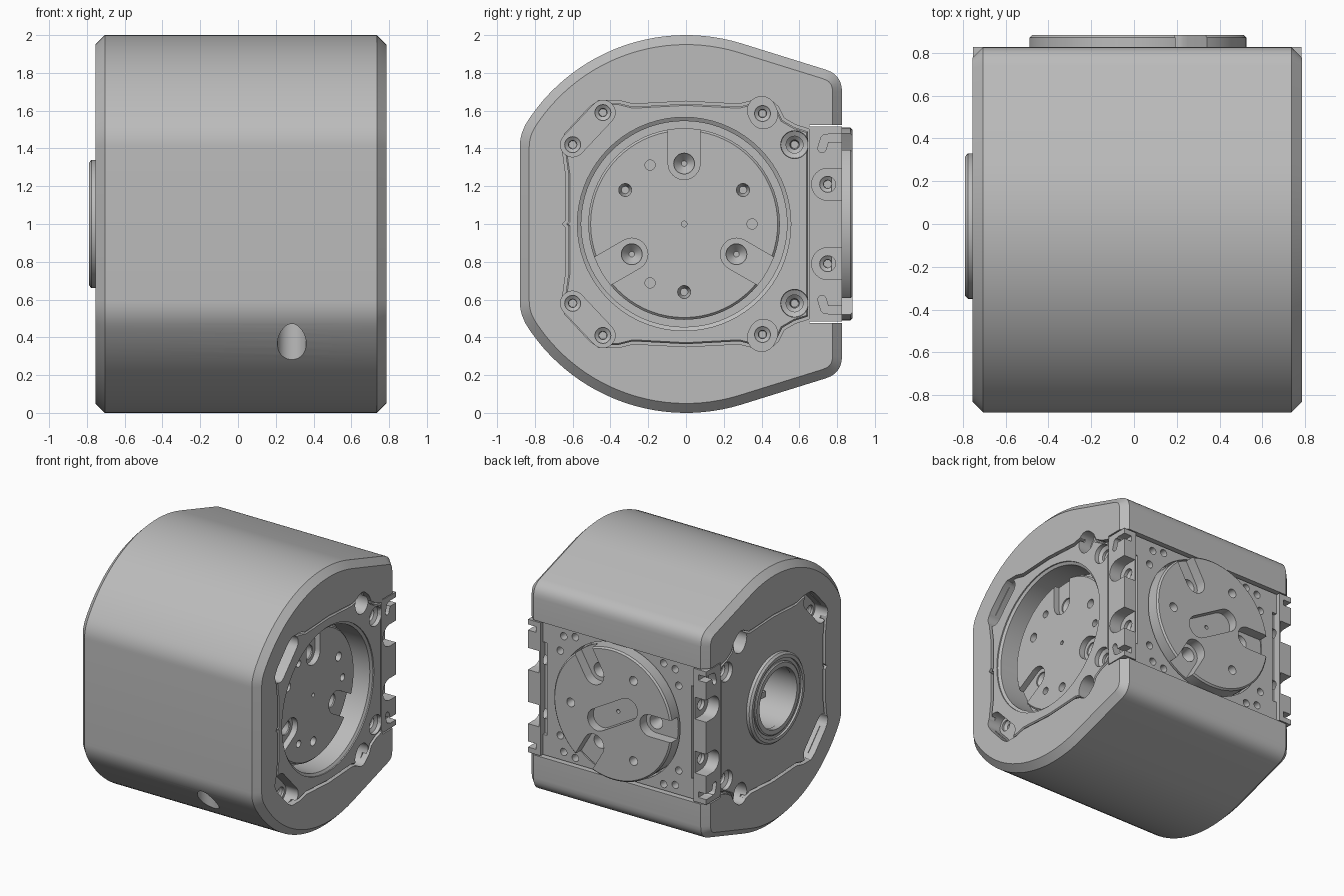
import bpy, bmesh
from math import sin, cos, pi, radians, atan2
from mathutils import Matrix, Vector

if "Cube" in bpy.data.objects:
    bpy.data.objects.remove(bpy.data.objects["Cube"], do_unlink=True)

grey = bpy.data.materials.new("machined grey")
grey.use_nodes = True
grey.diffuse_color = (0.5, 0.5, 0.5, 1)
grey.node_tree.nodes["Principled BSDF"].inputs["Base Color"].default_value = (0.5, 0.5, 0.5, 1)


# ---- helpers -------------------------------------------------------------
def frame(u, v, w, origin):
    m = Matrix((u, v, w)).transposed().to_4x4()
    m.translation = origin
    return m


def circle(r, x=0, y=0, n=48):
    return [(x + r * cos(2 * pi * i / n), y + r * sin(2 * pi * i / n)) for i in range(n)]


def rect(a, b, x=0, y=0):
    return [(x - a, y - b), (x + a, y - b), (x + a, y + b), (x - a, y + b)]


def capsule(p, q, r, n=12):
    a = atan2(q[1] - p[1], q[0] - p[0])
    ends = ((q, a - pi / 2), (p, a + pi / 2))
    return [(c[0] + r * cos(s + pi * i / n), c[1] + r * sin(s + pi * i / n))
            for c, s in ends for i in range(n + 1)]


def bezier(p, c, q, n=6):
    p, c, q = Vector(p), Vector(c), Vector(q)
    return [tuple(p.lerp(c, i / n).lerp(c.lerp(q, i / n), i / n)) for i in range(n + 1)]


def offset(pts, d):
    """Move a counter-clockwise outline inward by d."""
    out = []
    for i, p in enumerate(pts):
        a = (Vector(p) - Vector(pts[i - 1])).normalized()
        b = (Vector(pts[(i + 1) % len(pts)]) - Vector(p)).normalized()
        na, nb = Vector((-a.y, a.x)), Vector((-b.y, b.x))
        out.append(tuple(Vector(p) + (na + nb) * d / max(0.4, 1 + na.dot(nb))))
    return out


def prism(pts, a, b):
    return [(pts, a), (pts, b)]


def bore(x, y, *steps):
    """Stepped round hole; steps are (radius, height)."""
    return [(circle(r, x, y, 28), w) for r, w in steps]


def solid(name, m, *lofts):
    bm = bmesh.new()
    for rings in lofts:
        loops = [[bm.verts.new(m @ Vector((p[0], p[1], w))) for p in pts] for pts, w in rings]
        for lo, hi in zip(loops, loops[1:]):
            for i in range(len(lo)):
                bm.faces.new((lo[i - 1], lo[i], hi[i], hi[i - 1]))
        bm.faces.new(loops[0])
        bm.faces.new(loops[-1])
    bmesh.ops.recalc_face_normals(bm, faces=bm.faces)
    me = bpy.data.meshes.new(name)
    bm.to_mesh(me)
    bm.free()
    me.materials.append(grey)
    ob = bpy.data.objects.new(name, me)
    bpy.context.collection.objects.link(ob)
    parts.append(ob)
    return ob


def cut(targets, m, *lofts):
    cutter = solid("cutter", m, *lofts)
    parts.remove(cutter)
    for ob in targets:
        mod = ob.modifiers.new("cut", 'BOOLEAN')
        mod.operation, mod.solver, mod.object = 'DIFFERENCE', 'EXACT', cutter
        bpy.context.view_layer.objects.active = ob
        bpy.ops.object.modifier_apply(modifier=mod.name)
    bpy.data.objects.remove(cutter, do_unlink=True)


parts = []
MID, HALF = 0.015, 0.77
sides = {s: frame((0, 1, 0), (0, 0, 1), (s, 0, 0), (MID, 0, 1)) for s in (1, -1)}
back = frame((-1, 0, 0), (0, 0, 1), (0, 1, 0), (MID, 0, 1))

# ---- outer shell: rounded outline with chamfered ends ---------------------
top = bezier((0.826, 0.70), (0.826, 0.79), (0.74, 0.817))
top += [(cos(radians(a)), sin(radians(a))) for a in range(73, 147, 3)]
top += bezier((-0.835, 0.55), (-0.88, 0.483), (-0.88, 0.41))
outline = top + [(y, -z) for y, z in reversed(top)]
small = offset(outline, 0.05)
shell = solid("outer_shell", sides[1], [(small, -HALF), (outline, -HALF + 0.05),
                                        (outline, HALF - 0.05), (small, HALF)])
cut([shell], frame((1, 0, 0), (0, 1, 0), (0, 0, 1), (0.285, -0.772, 0)),
    prism(circle(0.076), -0.1, 0.75))
cut([shell], back, prism(rect(1, 0.525), 0.655, 1))

# ---- rear bracket with raised end strips ----------------------------------
bracket = solid("rear_bracket", back, prism(rect(HALF - 0.003, 0.517), 0.65, 0.826))
cut([bracket], back, prism(rect(0.66, 0.6), 0.797, 0.9))
cut([bracket], back, prism(circle(0.522, n=64), 0.69, 1),
    *[bore(sx * x, sz * z, (0.028, 0.72), (0.028, 0.9))
      for sx in (1, -1) for sz in (1, -1) for x, z in ((0.38, 0.47), (0.48, 0.45), (0.51, 0.33))])
cut([bracket], back, *[prism(rect(0.018, 0.36, s * 0.64), 0.77, 0.9) for s in (1, -1)])

# ---- side panels set into the shell ---------------------------------------
half = [(0.66, 0.50), (0.58, 0.525), (0.52, 0.56), (0.49, 0.62), (0.45, 0.655), (0.36, 0.655),
        (0.28, 0.635), (0, 0.65), (-0.28, 0.635), (-0.36, 0.655), (-0.46, 0.655),
        (-0.51, 0.62), (-0.64, 0.48), (-0.66, 0.43), (-0.635, 0.25)]
window = half + [(-0.635, 0.02), (-0.655, 0), (-0.635, -0.02)] + [(y, -z) for y, z in reversed(half)]
inner = offset(window, 0.014)
panels = {}
for s, m in sides.items():
    cut([shell], m, prism(window, 0.72, 0.9))
    panels[s] = solid(("left" if s > 0 else "right") + "_panel", m,
                      [(inner, 0.71), (inner, 0.757), (offset(inner, 0.008), 0.766)])
    both = [shell, panels[s]]
    # corner pockets and their screw holes
    pockets, holes, notches = [], [], []
    for k in (1, -1):
        pockets += [prism(capsule((-0.60, k * 0.42), (-0.44, k * 0.59), 0.065), 0.66, 0.9),
                    prism(capsule((0.40, k * 0.60), (0.41, k * 0.58), 0.075), 0.66, 0.9),
                    bore(0.575, k * 0.42, (0.02, 0.6), (0.025, 0.68), (0.045, 0.70),
                         (0.045, 0.72), (0.072, 0.735), (0.082, 0.9))]
        holes += [bore(y, k * z, (0.02, 0.58), (0.022, 0.63), (0.042, 0.645), (0.042, 0.7))
                  for y, z in ((-0.60, 0.42), (-0.44, 0.59), (0.405, 0.585))]
        # castellated notches and clip slots on the bracket ends
        notches += [prism(capsule((0.75, k * 0.21), (0.95, k * 0.21), 0.085), 0.67, 0.9),
                    prism(capsule((0.76, k * 0.455), (0.95, k * 0.455), 0.022), 0.70, 0.9)]
    cut(both, m, *pockets)
    cut([shell], m, *holes)
    cut([bracket], m, *notches)
    cut([bracket], m, *[bore(0.75, k * 0.21, (0.02, 0.55), (0.022, 0.63), (0.042, 0.645), (0.042, 0.7))
                        for k in (1, -1)],
        *[prism(capsule((0.735, k * 0.45), (0.72, k * 0.40), 0.022), 0.70, 0.9) for k in (1, -1)])


# ---- rotary horns ---------------------------------------------------------
def horn(name, m, r, low, high, phase, slot_depth, centre_slot):
    disc = solid(name, m, [(circle(r, n=72), low), (circle(r, n=72), high - 0.012),
                           (circle(r - 0.012, n=72), high)])
    slots, cones, pins = [], [], []
    for i in range(3):
        a = phase + i * 2 * pi / 3
        at = lambda d, t: (d * cos(t), d * sin(t))
        slots.append(prism(capsule(at(0.32, a), at(0.7, a), 0.085), high - slot_depth, 1))
        cones.append(bore(*at(0.32, a), (0.015, low + 0.01), (0.055, high - slot_depth - 0.01),
                          (0.055, 0.95)))
        pins.append(bore(*at(0.36, a + pi / 3), (0.02, high - 0.07), (0.034, high - 0.03), (0.034, 1)))
        if not centre_slot:
            pins.append(bore(*at(0.36, a + pi / 6), (0.027, high - 0.05), (0.027, 1)))
    if centre_slot:
        pins.append(prism(capsule((-0.13, -0.075), (0.13, 0.075), 0.085), high - 0.07, 1))
    else:
        pins.append(bore(0, 0, (0.015, high - 0.02), (0.015, 1)))
    cut([disc], m, *slots)
    cut([disc], m, *cones)
    cut([disc], m, *pins)
    if centre_slot:
        cut([disc], m, bore(0, 0, (0.015, high - 0.12), (0.015, 1)))


hub = {s: m @ Matrix.Translation((-0.01, 0, 0)) for s, m in sides.items()}
cut([shell, panels[1]], hub[1], [(circle(0.545, n=72), 0.54), (circle(0.545, n=72), 0.745),
                                 (circle(0.565, n=72), 0.757), (circle(0.565, n=72), 0.9)])
horn("side_horn", hub[1], 0.507, 0.53, 0.64, pi / 2, 0.045, False)
horn("rear_horn", back, 0.51, 0.68, 0.882, 0, 0.08, True)

# ---- ring boss on the opposite side ---------------------------------------
cut([shell, panels[-1]], hub[-1], prism(circle(0.235, n=64), 0.5, 0.95))
boss = solid("ring_boss", hub[-1], [(circle(0.34, n=64), 0.75), (circle(0.34, n=64), 0.79),
                                    (circle(0.325, n=64), 0.804)])
cut([boss], hub[-1], prism(circle(0.235, n=64), 0.6, 0.95))
cut([boss], hub[-1], [(circle(0.30, n=64), 0.788), (circle(0.30, n=64), 0.9)])
collar = solid("inner_collar", hub[-1], [(circle(0.275, n=64), 0.76), (circle(0.275, n=64), 0.795),
                                         (circle(0.265, n=64), 0.802)])
cut([collar], hub[-1], prism(circle(0.23, n=64), 0.6, 0.95))
solid("bore_bars", hub[-1], *[prism(rect(0.19, 0.022, 0, z), 0.49, 0.56) for z in (-0.1, 0, 0.1)])

# ---- smooth shading with sharp edges --------------------------------------
bpy.ops.object.select_all(action='DESELECT')
for ob in parts:
    ob.select_set(True)
bpy.context.view_layer.objects.active = shell
bpy.ops.object.shade_smooth_by_angle(angle=radians(25))
